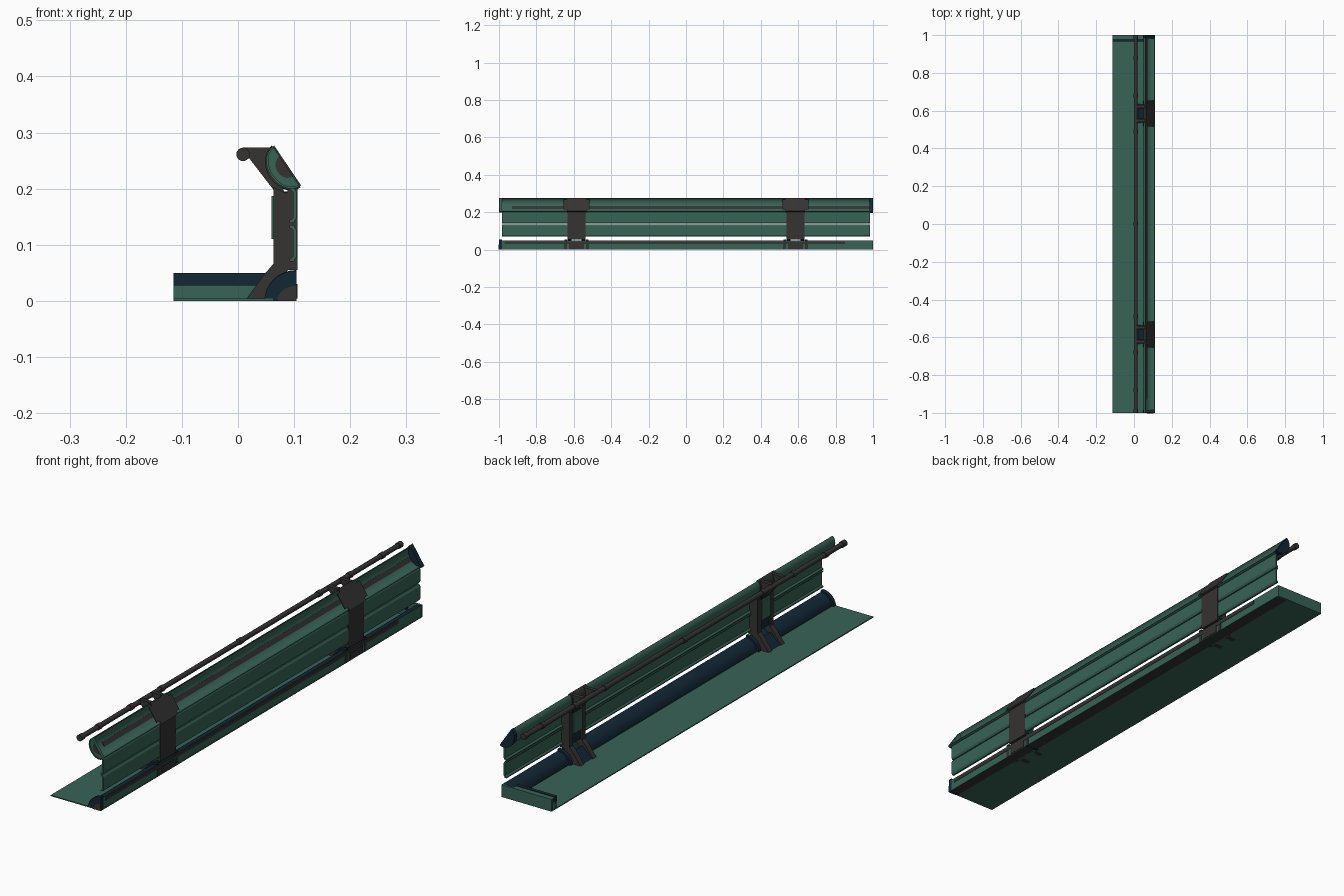
import bpy, bmesh, math
from mathutils import Vector

if "Cube" in bpy.data.objects:
    bpy.data.objects.remove(bpy.data.objects["Cube"])


def material(name, rgb):
    m = bpy.data.materials.new(name)
    m.diffuse_color = (*rgb, 1)
    m.use_nodes = True
    m.node_tree.nodes["Principled BSDF"].inputs["Base Color"].default_value = m.diffuse_color
    return m


GREEN = material("sea_green", (0.040, 0.125, 0.094))
NAVY = material("dark_navy", (0.006, 0.020, 0.036))
GREY = material("charcoal_grey", (0.035, 0.033, 0.032))


def prism(name, pts, y0, y1, mats, rule=None, smooth=False):
    """Extrude an x/z outline along y; rule(normal, centre) picks a material."""
    bm = bmesh.new()
    a = [bm.verts.new((x, y0, z)) for x, z in pts]
    b = [bm.verts.new((x, y1, z)) for x, z in pts]
    n = len(pts)
    bm.faces.new(a)
    bm.faces.new(b[::-1])
    for i in range(n):
        bm.faces.new((a[i], b[i], b[(i + 1) % n], a[(i + 1) % n]))
    bmesh.ops.recalc_face_normals(bm, faces=bm.faces)
    bm.normal_update()
    for f in bm.faces:
        if rule:
            f.material_index = rule(f.normal, f.calc_center_median())
    me = bpy.data.meshes.new(name)
    bm.to_mesh(me)
    bm.free()
    for m in mats:
        me.materials.append(m)
    ob = bpy.data.objects.new(name, me)
    bpy.context.collection.objects.link(ob)
    if smooth:
        bpy.ops.object.select_all(action='DESELECT')
        ob.select_set(True)
        bpy.context.view_layer.objects.active = ob
        bpy.ops.object.shade_smooth_by_angle(angle=math.radians(35))
    return ob


def box(name, x0, x1, y0, y1, z0, z1, mat):
    return prism(name, [(x0, z0), (x1, z0), (x1, z1), (x0, z1)], y0, y1, [mat])


def disc(cx, cz, r, n=16):
    return [(cx + r * math.cos(2 * math.pi * i / n), cz + r * math.sin(2 * math.pi * i / n))
            for i in range(n)]


def quarter(cx, rx, rz, n=8):
    """Quarter round whose square corner sits at (cx, 0)."""
    return [(cx, 0)] + [(cx - rx * math.cos(math.pi / 2 * i / n),
                         rz * math.sin(math.pi / 2 * i / n)) for i in range(n + 1)]


# Floor sheet and the end curb
box("floor_sheet", -0.115, 0.062, -1, 1, 0, 0.004, GREEN)
box("curb_lower_wall", -0.115, 0.055, 0.968, 0.978, 0.004, 0.027, GREEN)
box("curb_upper_strip", -0.115, 0.055, 0.965, 0.979, 0.027, 0.05, NAVY)
box("curb_outer_wall", -0.115, 0.104, 0.992, 1.0, 0.0, 0.048, GREEN)
box("curb_top", -0.115, 0.055, 0.979, 1.0, 0.044, 0.048, GREEN)

# Lower rail: navy rounded inner side, green outer side, grey underneath
prism("lower_rail", quarter(0.103, 0.048, 0.048), -0.985, 0.995, [NAVY, GREEN, GREY],
      lambda n, c: 1 if n.x > 0.5 else 2 if n.z < -0.5 else 0, True)
box("lower_rail_edge", 0.094, 0.104, -0.985, 0.995, 0, 0.004, GREEN)
box("lower_rail_groove", 0.1, 0.1045, -0.97, 0.85, 0.03, 0.044, GREY)
prism("lower_rail_end_cap", quarter(0.104, 0.057, 0.054), -1, -0.985, [NAVY])
prism("lower_rail_cap_inset", quarter(0.104, 0.034, 0.027), -1.002, -0.999, [GREY])

# Two chamfered slats forming the upright panel
for name, z0, z1 in (("lower_slat", 0.07, 0.135), ("upper_slat", 0.139, 0.203)):
    prism(name, [(0.092, z0), (0.099, z0), (0.104, z0 + 0.008), (0.104, z1 - 0.008),
                 (0.099, z1), (0.092, z1), (0.092, z1 - 0.004), (0.098, z1 - 0.009),
                 (0.098, z0 + 0.009), (0.092, z0 + 0.004)], -0.985, 0.985, [GREEN])

# Tilted half-round trough along the top
A, B = Vector((0.062, 0.275)), Vector((0.110, 0.204))
MID, HALF = (A + B) / 2, (B - A) / 2
OUT = Vector((HALF.y, -HALF.x)).normalized()


def arc(scale, depth, n=14):
    return [tuple(MID - HALF * scale * math.cos(math.pi * i / n)
                  + OUT * depth * math.sin(math.pi * i / n)) for i in range(n + 1)]


prism("top_trough", arc(1, 0.032) + arc(0.92, 0.028)[::-1], -1, 0.985, [GREEN], smooth=True)
prism("trough_front_cap", arc(0.94, 0.029), -0.997, -0.985, [GREEN])
prism("trough_cap_inset", arc(0.5, 0.018), -0.999, -0.995, [GREY])
prism("trough_back_cap", arc(1.06, 0.036), 0.982, 1.0, [NAVY])
strip = [MID + OUT * d + HALF * s for s, d in ((-.22, .0255), (.22, .0255), (.22, .029), (-.22, .029))]
prism("trough_strip", [tuple(p) for p in strip], -0.93, 0.98, [GREY])

# Round handrail with joint collars
prism("handrail", disc(0.009, 0.261, 0.0095), -1, 1, [GREY], smooth=True)
for y in (-0.99, -0.88, -0.68, -0.49, 0, 0.49, 0.68, 0.88, 0.99):
    prism("handrail_collar", disc(0.009, 0.261, 0.012), y - 0.01, y + 0.01, [GREY], smooth=True)

# Two brackets carrying the panel, trough and handrail
ARM = [(0.012, 0), (0.05, 0), (0.062, 0.03), (0.09, 0.055), (0.1, 0.07), (0.1, 0.2),
       (0.085, 0.192), (0.063, 0.203), (0.063, 0.066), (0.045, 0.045)]
HOOK = [(0.009, 0.273), (0.06, 0.273), (0.052, 0.262), (0.05, 0.24), (0.06, 0.218),
        (0.08, 0.2), (0.085, 0.19), (0.064, 0.197), (0.02, 0.254), (0.009, 0.252)]
for cy in (-0.585, 0.585):
    for s in (-1, 1):
        y = cy + s * 0.038
        prism("bracket_side_arm", ARM, y - 0.011, y + 0.011, [GREY])
        prism("handrail_hook", HOOK, y - 0.008, y + 0.008, [GREY])
        # Rounded navy feet on both sides of the arm
        f = cy + s * 0.058
        prism("bracket_foot", quarter(0.104, 0.057, 0.055), f - 0.007, f + 0.007, [NAVY])
        prism("bracket_foot_inset", quarter(0.1045, 0.034, 0.027), f - 0.008, f + 0.008, [GREY])
    box("bracket_front_plate", 0.088, 0.106, cy - 0.048, cy + 0.048, 0.055, 0.203, GREY)
    box("bracket_base_plate", 0.094, 0.106, cy - 0.04, cy + 0.04, 0.004, 0.03, GREY)
    box("bracket_inner_web", 0.060, 0.066, cy - 0.027, cy + 0.027, 0.11, 0.187, GREEN)
    box("bracket_core", 0.068, 0.09, cy - 0.027, cy + 0.027, 0.07, 0.195, NAVY)
    prism("bracket_floor_ramp", [(0.02, 0.004), (0.06, 0.004), (0.06, 0.045)],
          cy - 0.027, cy + 0.027, [NAVY])
    # Octagonal clamp wrapped over the trough, narrower at both ends
    for w, k in ((0.07, 0.72), (0.052, 1.0)):
        q = [MID - HALF * k, MID + HALF * k, MID + HALF * k - OUT * 0.003, MID - HALF * k - OUT * 0.003]
        prism("trough_clamp_face", [tuple(p) for p in q], cy - w, cy + w, [GREY])
    prism("trough_clamp_back", arc(1.03, 0.035) + arc(0.98, 0.031)[::-1],
          cy - 0.052, cy + 0.052, [GREY], smooth=True)
